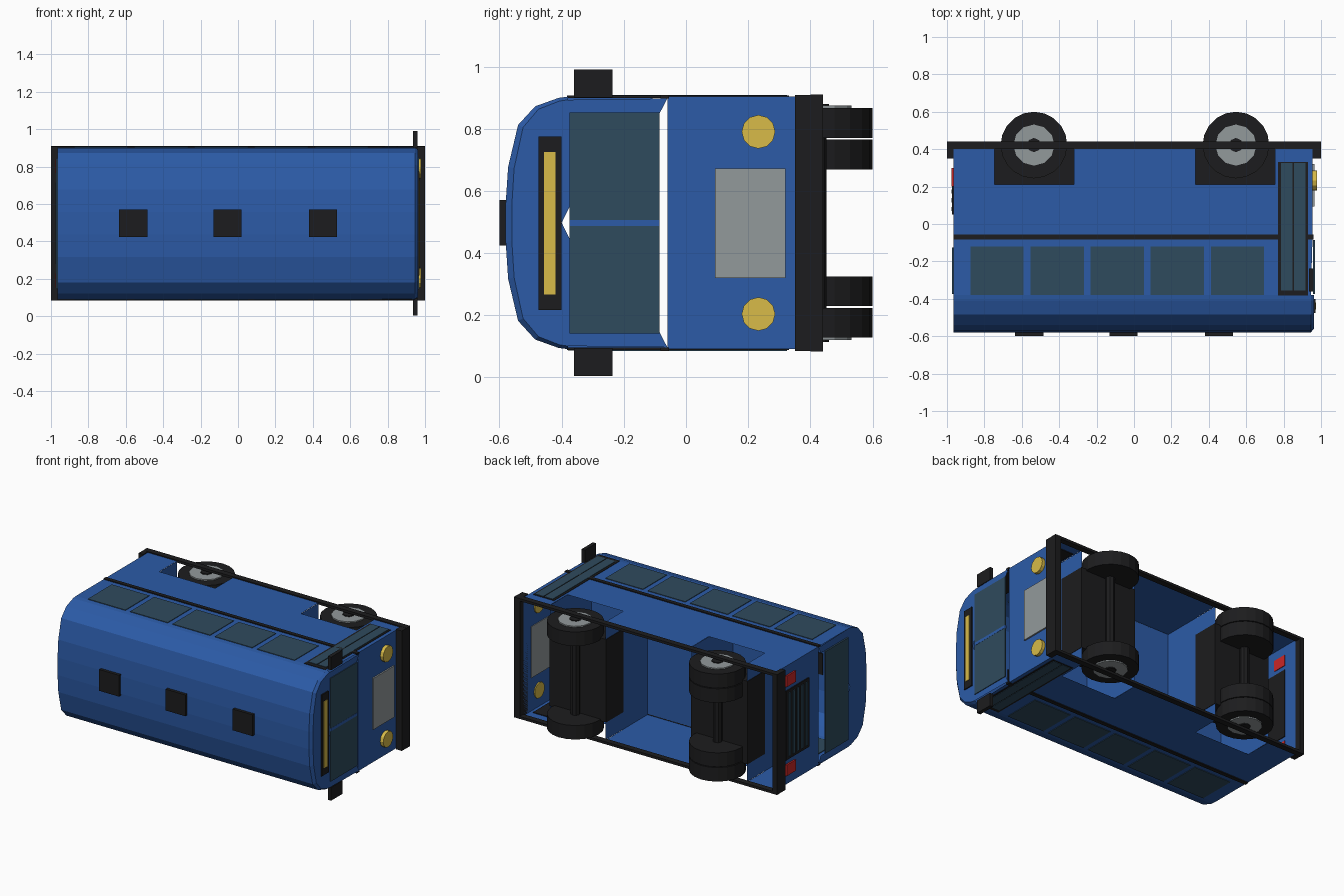
import bpy, bmesh, math
from mathutils import Matrix

if "Cube" in bpy.data.objects:
    bpy.data.objects.remove(bpy.data.objects["Cube"])

ZC = 0.497  # centre line of the vehicle (it lies on its side, roof facing -y)


def mat(name, c):
    m = bpy.data.materials.new(name)
    m.diffuse_color = (*c, 1)
    m.use_nodes = True
    m.node_tree.nodes["Principled BSDF"].inputs["Base Color"].default_value = m.diffuse_color
    return m


BLUE = mat("blue_paint", (0.025, 0.105, 0.39))
BLACK = mat("black_trim", (0.012, 0.012, 0.013))
GLASS = mat("tinted_glass", (0.028, 0.07, 0.11))
GREY = mat("grey_metal", (0.29, 0.32, 0.33))
YELLOW = mat("yellow_lamp", (0.69, 0.50, 0.065))
RED = mat("red_lamp", (0.6, 0.02, 0.02))


def finish(name, bm, material):
    me = bpy.data.meshes.new(name)
    bmesh.ops.recalc_face_normals(bm, faces=bm.faces)
    bm.to_mesh(me)
    bm.free()
    ob = bpy.data.objects.new(name, me)
    bpy.context.collection.objects.link(ob)
    me.materials.append(material)
    return ob


def box(name, x, y, z, material):
    bm = bmesh.new()
    bmesh.ops.create_cube(bm, size=1)
    for v in bm.verts:
        v.co = [(r[0] + r[1]) / 2 + c * (r[1] - r[0]) for r, c in zip((x, y, z), v.co)]
    return finish(name, bm, material)


def both(name, x, y, z, material):
    """Box plus its mirror image across the centre line."""
    box(name + "_left", x, y, z, material)
    box(name + "_right", x, y, (2 * ZC - z[1], 2 * ZC - z[0]), material)


def cyl(name, loc, r, depth, sides, material, axis='Z', r2=None):
    bm = bmesh.new()
    bmesh.ops.create_cone(bm, cap_ends=True, segments=sides, radius1=r,
                          radius2=r if r2 is None else r2, depth=depth)
    rot = Matrix.Rotation(math.pi / 2, 4, 'Y') if axis == 'X' else Matrix()
    bmesh.ops.transform(bm, matrix=Matrix.Translation(loc) @ rot, verts=bm.verts)
    return finish(name, bm, material)


def sheet(name, polys, material):
    bm = bmesh.new()
    for p in polys:
        bm.faces.new([bm.verts.new(c) for c in p])
    bmesh.ops.remove_doubles(bm, verts=bm.verts, dist=1e-4)
    return finish(name, bm, material)


# Roof cross-section (y, offset from centre line)
half = [(-0.38, 0.406), (-0.41, 0.402), (-0.485, 0.375), (-0.54, 0.315), (-0.572, 0.18), (-0.58, 0.06)]
arc = half + [(y, -d) for y, d in reversed(half)]
inner = [(-0.38 + (y + 0.38) * 0.9, d * 0.975) for y, d in arc]
XB, XF = -0.965, 0.945
WELLS = [(-0.745, -0.32), (0.33, 0.755)]


def at(x, pts):
    return [(x, y, ZC + d) for y, d in pts]


# Body shell: roof facets, front rim, notched side walls
polys = []
A, B, C = at(XB, arc), at(XF, arc), at(0.962, inner)
for i in range(len(arc) - 1):
    polys.append([A[i], A[i + 1], B[i + 1], B[i]])
    polys.append([B[i], B[i + 1], C[i + 1], C[i]])
for s in (1, -1):
    z = ZC + s * 0.406
    side = [(XB, -0.38), (XB, 0.40)]
    for a, b in WELLS:
        side += [(a, 0.40), (a, 0.21), (b, 0.21), (b, 0.40)]
    side += [(0.955, 0.40), (0.955, -0.06), (XF, -0.38)]
    polys.append([(x, y, z) for x, y in side])
sheet("body_shell", polys, BLUE)


# End caps with an open window surround
def cap(name, x, outline):
    hole = [(-0.06, -0.40), (-0.085, -0.352), (-0.375, -0.352), (-0.375, -0.05), (-0.40, 0),
            (-0.375, 0.05), (-0.375, 0.352), (-0.085, 0.352), (-0.06, 0.40)]
    sheet(name, [at(x, outline + hole)], BLUE)


cap("front_cap", 0.962, inner)
cap("rear_cap", XB, arc)
for name, x in (("front_panel", 0.955), ("rear_panel", XB)):
    sheet(name, [at(x, [(-0.06, 0.406), (0.40, 0.406), (0.40, -0.406), (-0.06, -0.406)])], BLUE)

# Interior floor, partitions and wheel housings
sheet("floor", [[(XB, -0.055, ZC - 0.406), (0.955, -0.055, ZC - 0.406),
                 (0.955, -0.055, ZC + 0.406), (XB, -0.055, ZC + 0.406)]], BLUE)
for i, (a, b) in enumerate(WELLS):
    for x in (a, b):
        sheet("partition", [at(x, [(-0.055, 0.405), (0.40, 0.405), (0.40, -0.405), (-0.055, -0.405)])], BLUE)
    box("wheel_housing", (a - 0.003, b + 0.003), (0.21, 0.40), (ZC - 0.285, ZC + 0.285), BLACK)

# Side windows, doors, belt line, skirt, mirrors
for i in range(5):
    x = -0.875 + i * 0.3215
    both("side_window", (x, x + 0.285), (-0.38, -0.12), (0.898, 0.907), GLASS)
both("door_frame", (0.77, 0.93), (-0.382, 0.332), (0.898, 0.906), BLACK)
both("door_pane_rear", (0.785, 0.848), (-0.355, 0.325), (0.9, 0.909), GLASS)
both("door_pane_front", (0.856, 0.918), (-0.355, 0.325), (0.9, 0.909), GLASS)
both("belt_line", (XB, 0.96), (-0.082, -0.055), (0.897, 0.909), BLACK)
both("skirt", (-1, 1), (0.40, 0.44), (0.893, 0.91), BLACK)
both("mirror", (0.935, 0.96), (-0.36, -0.237), (0.90, 0.99), BLACK)

# Bumpers
box("front_bumper", (0.955, 1.0), (0.35, 0.44), (0.085, 0.909), BLACK)
box("rear_bumper", (-1.0, XB), (0.35, 0.44), (0.085, 0.909), BLACK)

# Front face: windscreen, destination board, grille, headlights
both("windscreen", (0.958, 0.967), (-0.375, -0.085), (0.506, 0.852), GLASS)
box("windscreen_bar", (0.956, 0.968), (-0.375, -0.085), (0.487, 0.507), BLUE)
box("route_board", (0.958, 0.970), (-0.475, -0.40), (0.217, 0.775), BLACK)
box("route_lamp", (0.962, 0.973), (-0.456, -0.42), (0.267, 0.725), YELLOW)
box("front_grille", (0.95, 0.965), (0.094, 0.32), (0.32, 0.672), GREY)
for d in (-0.293, 0.293):
    cyl("headlight", (0.963, 0.233, ZC + d), 0.054, 0.03, 12, YELLOW, 'X')

# Rear face: window, vent with slats, tail lamps
box("rear_window", (-0.974, -0.963), (-0.375, -0.125), (0.147, 0.847), GLASS)
box("rear_vent", (-0.972, -0.96), (0.05, 0.30), (0.26, 0.735), BLACK)
for i in range(5):
    y = 0.07 + i * 0.046
    box("vent_slat", (-0.977, -0.97), (y, y + 0.022), (0.28, 0.715), GLASS)
both("tail_lamp", (-0.976, -0.96), (0.20, 0.30), (0.765, 0.84), RED)

# Roof hatches
for x in (-0.56, -0.055, 0.455):
    box("roof_hatch", (x - 0.075, x + 0.075), (-0.6, -0.572), (0.424, 0.57), BLACK)

# Wheels: single in front, twin at the rear
for s in (1, -1):
    for x, layers in ((0.545, [0.321]), (-0.535, [0.321, 0.22])):
        for d in layers:
            cyl("tyre", (x, 0.422, ZC + s * d), 0.178, 0.096, 20, BLACK)
        cyl("hub", (x, 0.422, ZC + s * 0.365), 0.11, 0.024, 12, GREY)
        cyl("hub_cap", (x, 0.422, ZC + s * 0.372), 0.038, 0.022, 8, BLACK)
for x in (0.545, -0.535):
    cyl("axle", (x, 0.422, ZC), 0.03, 0.6, 8, BLACK)
